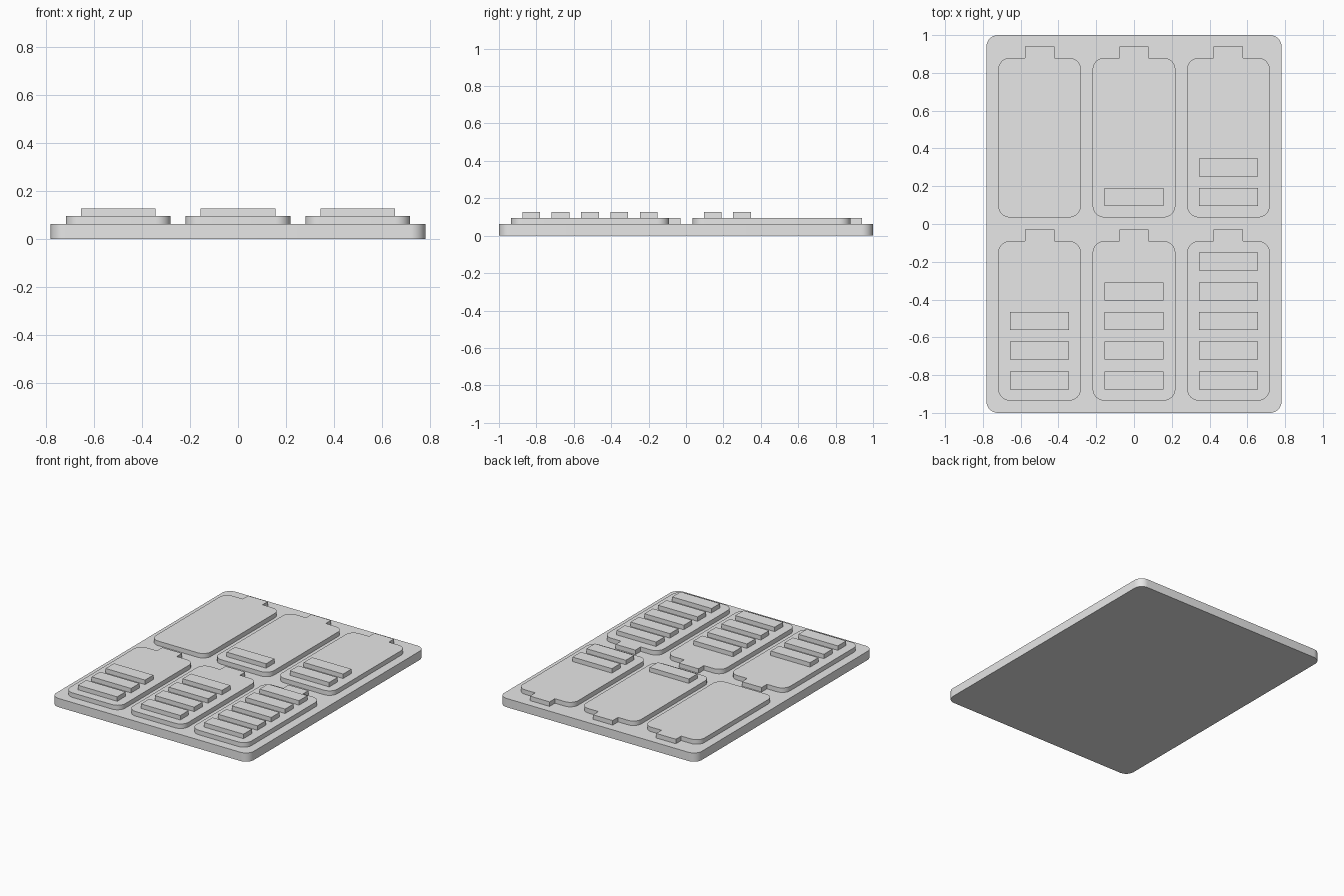
import bpy, bmesh, math

if "Cube" in bpy.data.objects:
    bpy.data.objects.remove(bpy.data.objects["Cube"])

grey = bpy.data.materials.new("plain_grey")
grey.diffuse_color = (0.8, 0.8, 0.8, 1)
grey.use_nodes = True
grey.node_tree.nodes["Principled BSDF"].inputs["Base Color"].default_value = grey.diffuse_color

RADIUS = 0.0625
BASE_TOP, CELL_TOP, BAR_TOP = 0.0625, 0.095, 0.127


def arc(cx, cy, start, steps=10):
    """Quarter-circle corner, counter-clockwise from the start angle in degrees."""
    return [(cx + RADIUS * math.cos(math.radians(start + 90 * i / steps)),
             cy + RADIUS * math.sin(math.radians(start + 90 * i / steps)))
            for i in range(steps + 1)]


def rounded_outline(x0, x1, y0, y1, tab=()):
    """Rounded rectangle with an optional tab on its far edge."""
    r = RADIUS
    return (arc(x0 + r, y0 + r, 180) + arc(x1 - r, y0 + r, 270)
            + arc(x1 - r, y1 - r, 0) + list(tab) + arc(x0 + r, y1 - r, 90))


def extrude_outline(name, outline, z0, z1):
    """Closed prism from a flat outline."""
    bm = bmesh.new()
    face = bm.faces.new([bm.verts.new((x, y, z0)) for x, y in outline])
    top = bmesh.ops.extrude_face_region(bm, geom=[face])["geom"]
    bmesh.ops.translate(bm, vec=(0, 0, z1 - z0),
                        verts=[v for v in top if isinstance(v, bmesh.types.BMVert)])
    bmesh.ops.recalc_face_normals(bm, faces=bm.faces)
    mesh = bpy.data.meshes.new(name)
    bm.to_mesh(mesh)
    bm.free()
    mesh.materials.append(grey)
    obj = bpy.data.objects.new(name, mesh)
    bpy.context.collection.objects.link(obj)
    bpy.ops.object.select_all(action="DESELECT")
    obj.select_set(True)
    bpy.context.view_layer.objects.active = obj
    bpy.ops.object.shade_smooth_by_angle(angle=math.radians(30))
    return obj


# Base plate
extrude_outline("base_plate", rounded_outline(-0.782, 0.782, -1, 1), 0, BASE_TOP)

# Six battery plates, each carrying one more charge bar than the last
for row, y0 in enumerate((0.035, -0.935)):
    for col, cx in enumerate((-0.5, 0, 0.5)):
        level = row * 3 + col
        y1, y2 = y0 + 0.845, y0 + 0.905
        terminal = [(cx + 0.078, y1), (cx + 0.078, y2),
                    (cx - 0.078, y2), (cx - 0.078, y1)]
        outline = rounded_outline(cx - 0.219, cx + 0.219, y0, y1, terminal)
        extrude_outline(f"battery_{level}", outline, BASE_TOP, CELL_TOP)

        # Charge bars stacked from the near end
        for i in range(level):
            b0 = y0 + 0.06 + 0.157 * i
            bar = [(cx - 0.156, b0), (cx + 0.156, b0),
                   (cx + 0.156, b0 + 0.095), (cx - 0.156, b0 + 0.095)]
            extrude_outline(f"charge_bar_{level}_{i}", bar, CELL_TOP, BAR_TOP)
